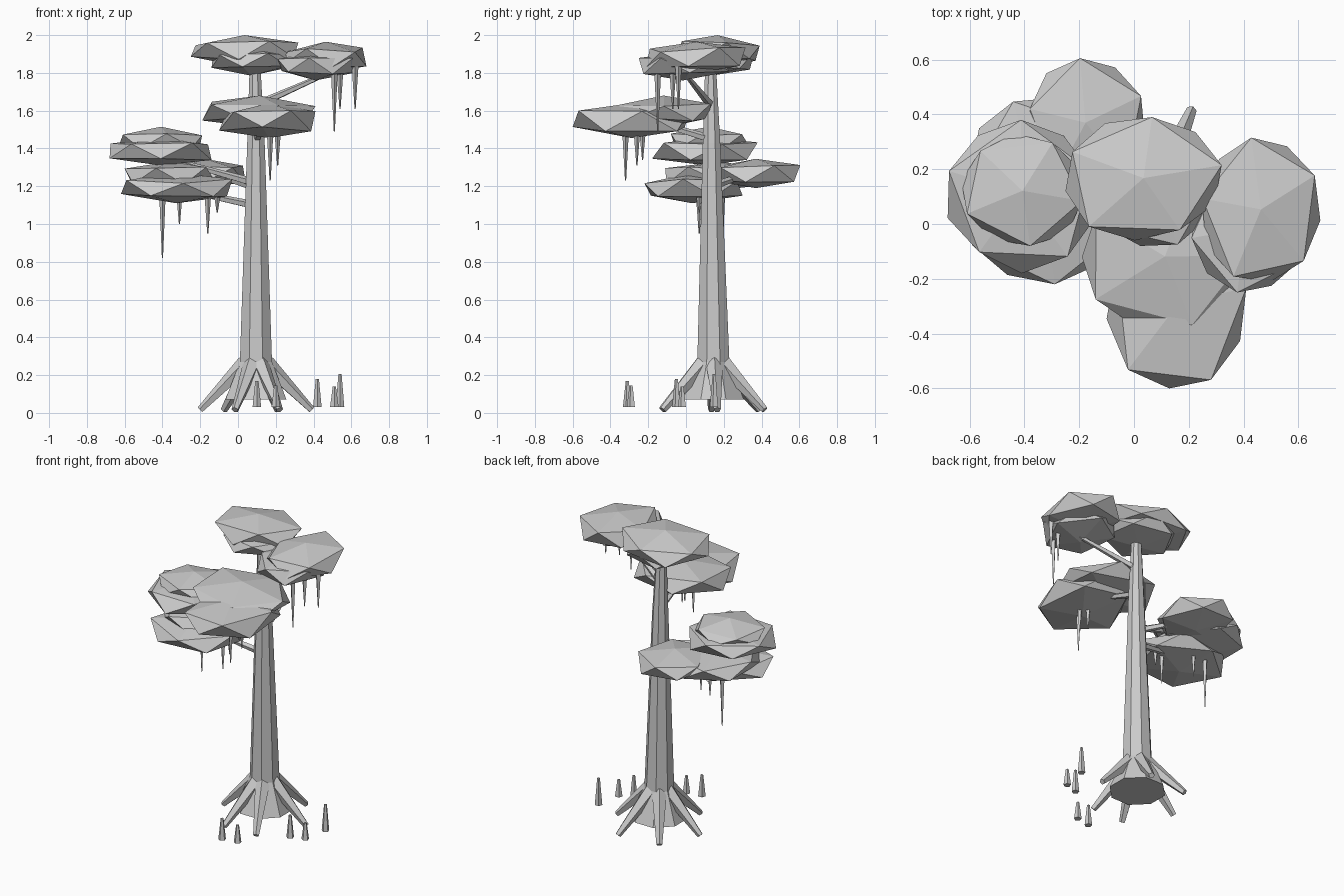
import bpy, bmesh, math, random
from mathutils import Vector, Matrix

random.seed(11)
if "Cube" in bpy.data.objects:
    bpy.data.objects.remove(bpy.data.objects["Cube"], do_unlink=True)

grey = bpy.data.materials.new("plain grey")
grey.use_nodes = True
colour = (0.6, 0.6, 0.6, 1)
grey.diffuse_color = colour
grey.node_tree.nodes["Principled BSDF"].inputs["Base Color"].default_value = colour


def finish(name, bm):
    bmesh.ops.recalc_face_normals(bm, faces=bm.faces)
    mesh = bpy.data.meshes.new(name)
    bm.to_mesh(mesh)
    bm.free()
    mesh.materials.append(grey)
    ob = bpy.data.objects.new(name, mesh)
    bpy.context.collection.objects.link(ob)


def limb(name, start, end, r1, r2, sides=5):
    """Tapered straight piece between two points."""
    a, b = Vector(start), Vector(end)
    d = b - a
    place = Matrix.Translation((a + b) / 2) @ d.to_track_quat('Z', 'Y').to_matrix().to_4x4()
    bm = bmesh.new()
    bmesh.ops.create_cone(bm, cap_ends=True, segments=sides, radius1=r1,
                          radius2=r2, depth=d.length, matrix=place)
    finish(name, bm)


def leaf_pad(name, x_range, y_range, z_range):
    """Flattened, uneven low-poly foliage clump filling the given extents."""
    bm = bmesh.new()
    bmesh.ops.create_icosphere(bm, subdivisions=1, radius=1)
    bmesh.ops.rotate(bm, verts=bm.verts, cent=(0, 0, 0),
                     matrix=Matrix.Rotation(random.uniform(0, 6), 3, 'Z'))
    for v in bm.verts:
        if abs(v.co.z) < .9:
            k = random.uniform(.97, 1.08)
            v.co = (v.co.x * k, v.co.y * k, v.co.z * random.uniform(.7, 1.4))
    # Fit the uneven clump to its extents
    for axis, (low, high) in enumerate((x_range, y_range, z_range)):
        values = [v.co[axis] for v in bm.verts]
        small, size = min(values), max(values) - min(values)
        for v in bm.verts:
            v.co[axis] = low + (v.co[axis] - small) / size * (high - low)
    finish(name, bm)


# Trunk with flared foot: stacked octagonal rings (x, y, z, radius)
rings = [(.095, .145, .07, .175), (.095, .145, .27, .092),
         (.095, .135, 1.43, .05), (.09, .13, 1.86, .03)]
bm = bmesh.new()
loops = []
for x, y, z, r in rings:
    angles = [math.radians(22.5 + 45 * i) for i in range(8)]
    loops.append([bm.verts.new((x + r * math.cos(a), y + r * math.sin(a), z)) for a in angles])
for low, high in zip(loops, loops[1:]):
    for i in range(8):
        j = (i + 1) % 8
        bm.faces.new((low[i], low[j], high[j], high[i]))
bm.faces.new(loops[0])
bm.faces.new(loops[-1])
finish("trunk", bm)

# Buttress roots around the foot
for i, deg in enumerate((4, 67, 125, 182, 248, 295)):
    c, s = math.cos(math.radians(deg)), math.sin(math.radians(deg))
    limb(f"root_{i}", (.095 + .055 * c, .145 + .055 * s, .26),
         (.095 + .295 * c, .145 + .295 * s, .016), .048, .019)

# Root knees standing in front and to the side
knees = [(.1, -.31, .17), (.2, -.29, .145), (.42, -.05, .18), (.51, -.02, .14), (.54, .15, .205)]
for i, (x, y, top) in enumerate(knees):
    limb(f"root_knee_{i}", (x, y, .03), (x, y, top), .024, .009)

# Foliage pads: x, y and z extents
pads = {
    "crown_upper": ((-.25, .32), (-.06, .39), (1.83, 2.0)),
    "crown_lower": ((-.14, .29), (-.08, .36), (1.785, 1.94)),
    "side_upper": ((.25, .68), (-.21, .315), (1.8, 1.965)),
    "side_lower": ((.21, .62), (-.25, .23), (1.76, 1.91)),
    "front_upper": ((-.19, .41), (-.38, .13), (1.51, 1.68)),
    "front_lower": ((-.1, .41), (-.6, .02), (1.455, 1.64)),
    "left_top": ((-.63, -.19), (-.08, .33), (1.37, 1.515)),
    "left_wide": ((-.68, -.14), (-.18, .38), (1.31, 1.46)),
    "left_middle": ((-.6, -.12), (-.11, .46), (1.18, 1.33)),
    "left_bottom": ((-.62, -.03), (-.22, .3), (1.11, 1.27)),
    "back": ((-.38, .04), (.13, .605), (1.19, 1.345)),
}
for name, extents in pads.items():
    leaf_pad("foliage_" + name, *extents)

# Branches carrying the pads
branches = {
    "side": ((.1, .13, 1.63), (.46, 0, 1.79)),
    "front": ((.1, .13, 1.45), (.13, -.2, 1.55)),
    "low": ((.08, .14, 1.1), (-.3, .08, 1.18)),
    "left": ((.08, .14, 1.22), (-.35, .12, 1.34)),
    "back": ((.08, .14, 1.2), (-.16, .34, 1.27)),
}
for name, (a, b) in branches.items():
    limb("branch_" + name, a, b, .023, .012)

# Hanging moss strands (x, y, top, tip)
strands = [(-.4, .19, 1.18, .82), (-.31, .19, 1.18, 1.0), (-.16, .07, 1.16, .95),
           (-.11, .07, 1.16, 1.06), (.17, -.32, 1.5, 1.23), (.21, -.26, 1.5, 1.31),
           (.17, -.23, 1.5, 1.34), (.51, -.15, 1.81, 1.49), (.54, -.07, 1.81, 1.61),
           (.62, -.04, 1.84, 1.61)]
for i, (x, y, top, tip) in enumerate(strands):
    limb(f"moss_{i}", (x, y, top), (x, y, tip), .018, .003, 4)
